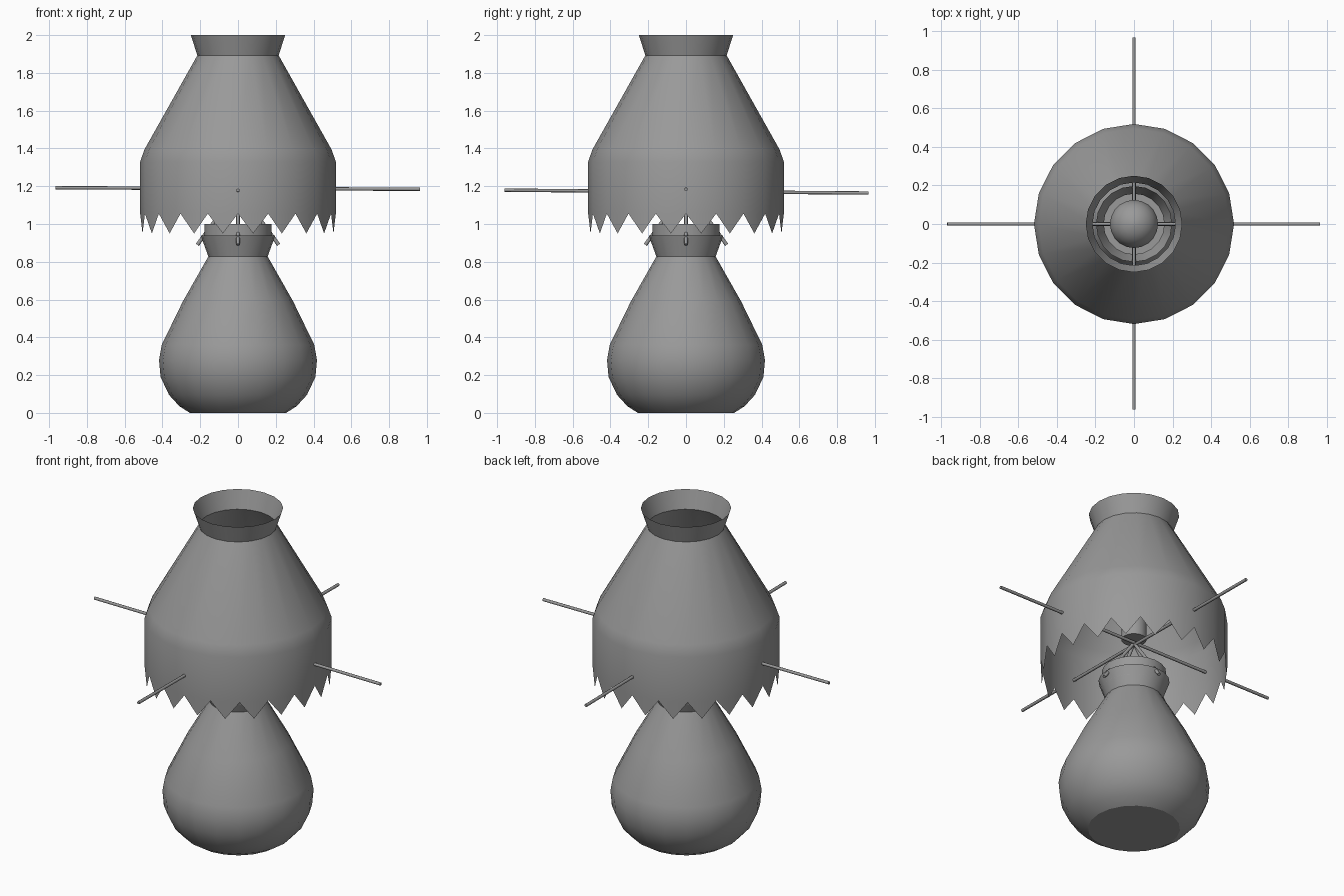
import bpy, bmesh
from math import sin, cos, pi, radians
from mathutils import Vector

if "Cube" in bpy.data.objects:
    bpy.data.objects.remove(bpy.data.objects["Cube"])

SEG = 20
dark = bpy.data.materials.new("dark_metal")
dark.diffuse_color = (0.32, 0.32, 0.32, 1)
dark.use_nodes = True
dark.node_tree.nodes["Principled BSDF"].inputs["Base Color"].default_value = dark.diffuse_color


def finish(name, bm, angle):
    me = bpy.data.meshes.new(name)
    bmesh.ops.recalc_face_normals(bm, faces=bm.faces)
    bm.to_mesh(me)
    bm.free()
    me.materials.append(dark)
    ob = bpy.data.objects.new(name, me)
    bpy.context.collection.objects.link(ob)
    bpy.ops.object.select_all(action='DESELECT')
    ob.select_set(True)
    bpy.context.view_layer.objects.active = ob
    bpy.ops.object.shade_smooth_by_angle(angle=radians(angle))
    return ob


def ring(bm, r, z, n):
    return [bm.verts.new((r * cos(2 * pi * i / n), r * sin(2 * pi * i / n), z)) for i in range(n)]


def lathe(name, profile, n=SEG, cap_bottom=False, cap_top=False, teeth=None):
    bm = bmesh.new()
    rings = [ring(bm, r, z, n) for r, z in profile]
    for a, b in zip(rings, rings[1:]):
        for i in range(n):
            j = (i + 1) % n
            bm.faces.new((a[i], a[j], b[j], b[i]))
    if cap_bottom:
        bm.faces.new(rings[0][::-1])
    if cap_top:
        bm.faces.new(rings[-1])
    if teeth is not None:  # one hanging triangle under each side
        for i in range(n):
            a, b = rings[0][i], rings[0][(i + 1) % n]
            mid = (a.co + b.co) / 2
            tip = bm.verts.new((mid.x, mid.y, teeth))
            bm.faces.new((a, tip, b))
    return finish(name, bm, 30)


def rod(name, p, q, r, n=8):
    p, q = Vector(p), Vector(q)
    d = q - p
    bm = bmesh.new()
    bmesh.ops.create_cone(bm, cap_ends=True, segments=n, radius1=r, radius2=r, depth=d.length)
    rot = Vector((0, 0, 1)).rotation_difference(d).to_matrix()
    for v in bm.verts:
        v.co = rot @ v.co + (p + q) / 2
    return finish(name, bm, 50)


# lamp body with flared neck
lathe("lamp_body", [(0.255, 0), (0.31, 0.035), (0.365, 0.095), (0.41, 0.19), (0.418, 0.28),
                    (0.404, 0.36), (0.292, 0.59), (0.157, 0.828), (0.197, 0.938)], cap_bottom=True)
# tube standing in the neck
lathe("neck_tube", [(0.178, 0.885), (0.178, 1.0)])
# shade with toothed rim and flared top
lathe("shade", [(0.518, 1.055), (0.518, 1.33), (0.495, 1.395), (0.215, 1.893), (0.25, 2.0)], teeth=0.95)

# bulb: socket stem and round top
R, C, S = 0.125, 1.42, 0.07
bulb = [(S, 1.205), (S, C - (R * R - S * S) ** 0.5)]
bulb += [(R * cos(a), C + R * sin(a)) for a in (radians(d) for d in range(-40, 81, 15))]
lathe("bulb", bulb + [(0.004, C + R)], cap_bottom=True, cap_top=True)

# crossed rods that carry the shade
rod("cross_rod_x", (-0.967, 0, 1.192), (0.963, 0, 1.184), 0.009)
rod("cross_rod_y", (0, -0.96, 1.179), (0, 0.966, 1.164), 0.009)

# slanted struts from the rod crossing out through the neck
for k in range(4):
    c, s = round(cos(k * pi / 2)), round(sin(k * pi / 2))
    rod("strut_%d" % (k + 1), (0.01 * c, 0.01 * s, 1.17), (0.215 * c, 0.215 * s, 0.89), 0.01)
